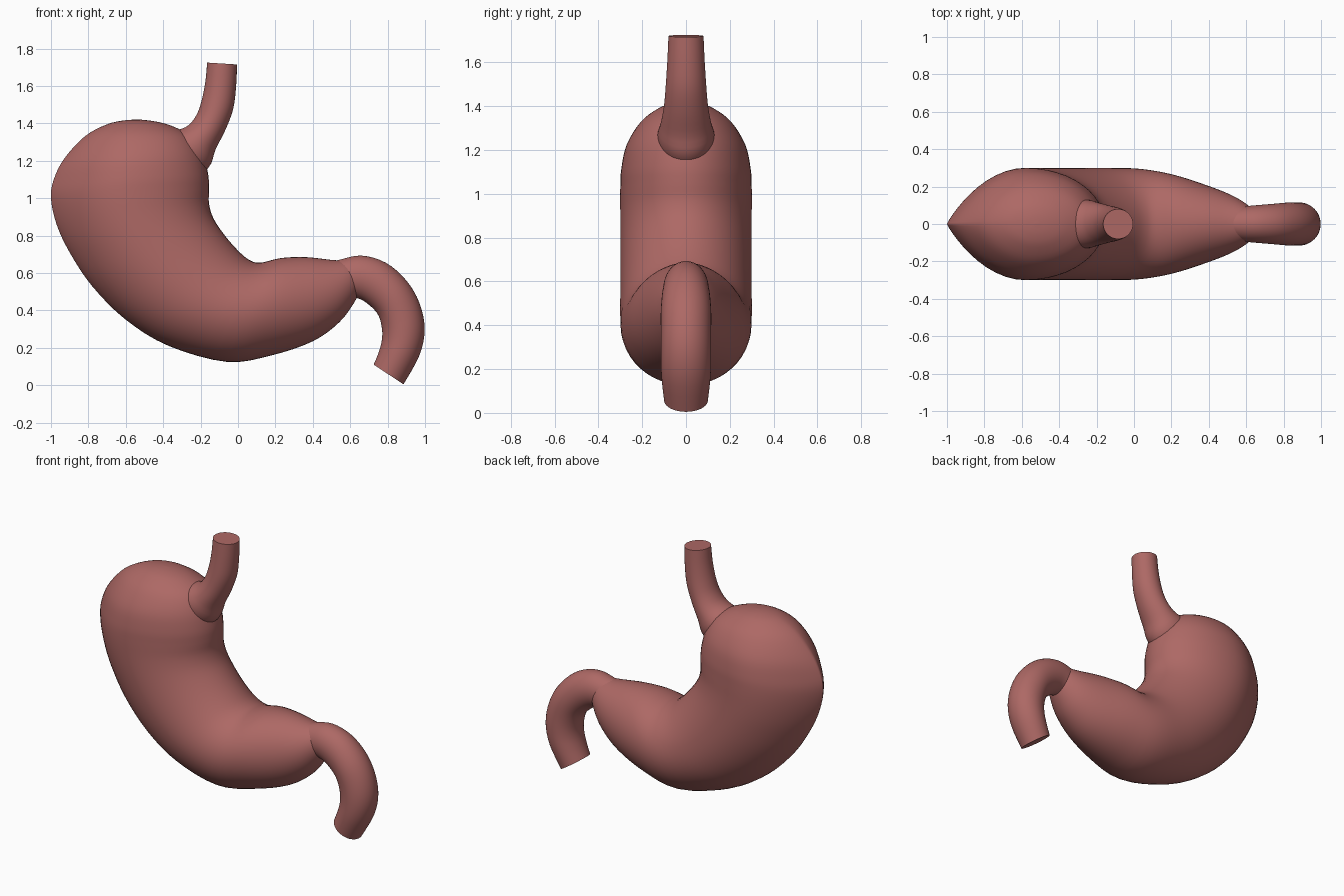
import bpy, bmesh, math

flesh = bpy.data.materials.new("flesh pink")
flesh.diffuse_color = (0.42, 0.14, 0.13, 1)

SIDES, STEPS = 48, 4


def spline(a, b, c, d, t):
    return 0.5 * (2 * b + (c - a) * t + (2 * a - 5 * b + 4 * c - d) * t * t
                  + (3 * b - a - 3 * c + d) * t ** 3)


def loft(name, sections):
    """Skin sections (outer x, z, inner x, z, half depth, outer pinch)."""
    rows, n = [], len(sections)
    for i in range(n - 1):
        a, b = sections[max(i - 1, 0)], sections[i]
        c, d = sections[i + 1], sections[min(i + 2, n - 1)]
        for k in range(STEPS):
            rows.append([spline(*v, k / STEPS) for v in zip(a, b, c, d)])
    rows.append(sections[-1])
    bm = bmesh.new()
    rings = []
    for ox, oz, ix, iz, w, pinch in rows:
        ring = []
        for s in range(SIDES):
            t = 2 * math.pi * s / SIDES
            u, y = math.cos(t), math.sin(t)
            if u < 0:
                y = math.copysign(abs(y) ** pinch, y)
            f = (u + 1) / 2
            ring.append(bm.verts.new((ox + (ix - ox) * f, w * y, oz + (iz - oz) * f)))
        rings.append(ring)
    for r, q in zip(rings, rings[1:]):
        for s in range(SIDES):
            e = (s + 1) % SIDES
            bm.faces.new((r[s], r[e], q[e], q[s]))
    bm.faces.new(rings[0])
    bm.faces.new(rings[-1])
    bmesh.ops.remove_doubles(bm, verts=bm.verts, dist=0.0005)
    bmesh.ops.recalc_face_normals(bm, faces=bm.faces)
    me = bpy.data.meshes.new(name)
    bm.to_mesh(me)
    bm.free()
    me.materials.append(flesh)
    me.shade_smooth()
    me.set_sharp_from_angle(angle=math.radians(50))
    ob = bpy.data.objects.new(name, me)
    bpy.context.collection.objects.link(ob)
    return ob


# stomach sac, from the top of the fundus to the pylorus
loft("stomach_body", [
    (-.52, 1.42, -.52, 1.42, 0, 1),
    (-.60, 1.417, -.44, 1.41, .06, 1),
    (-.70, 1.395, -.35, 1.385, .125, 1.1),
    (-.82, 1.33, -.25, 1.33, .205, 1.3),
    (-.93, 1.21, -.19, 1.24, .27, 1.6),
    (-.985, 1.10, -.16, 1.13, .295, 1.8),
    (-1.0, 1.0, -.155, 1.05, .30, 1.8),
    (-.97, .86, -.155, .97, .30, 1.7),
    (-.90, .71, -.13, .89, .30, 1.5),
    (-.78, .53, -.07, .80, .30, 1.3),
    (-.60, .35, 0, .72, .30, 1.15),
    (-.37, .21, .06, .67, .30, 1.05),
    (-.06, .125, .12, .655, .295, 1),
    (.18, .16, .23, .68, .265, 1),
    (.40, .235, .36, .685, .21, 1),
    (.54, .335, .50, .67, .155, 1),
    (.62, .44, .60, .66, .10, 1),
    (.66, .52, .65, .62, .05, 1)])

# oesophagus, flaring into the sac
loft("oesophagus", [
    (-.165, 1.725, -.005, 1.715, .08, 1),
    (-.175, 1.62, -.01, 1.60, .085, 1),
    (-.195, 1.52, -.025, 1.48, .092, 1),
    (-.225, 1.44, -.065, 1.37, .10, 1),
    (-.28, 1.38, -.12, 1.26, .115, 1),
    (-.40, 1.34, -.16, 1.16, .13, 1),
    (-.50, 1.25, -.30, 1.05, .10, 1)])

# duodenum, hooking down from the pylorus
loft("duodenum", [
    (.44, .64, .46, .50, .07, 1),
    (.54, .67, .56, .47, .09, 1),
    (.66, .693, .64, .465, .10, 1),
    (.79, .655, .70, .43, .108, 1),
    (.90, .56, .75, .375, .115, 1),
    (.97, .44, .77, .30, .115, 1),
    (.998, .30, .768, .235, .115, 1),
    (.97, .16, .75, .17, .112, 1),
    (.885, .005, .725, .11, .10, 1)])
